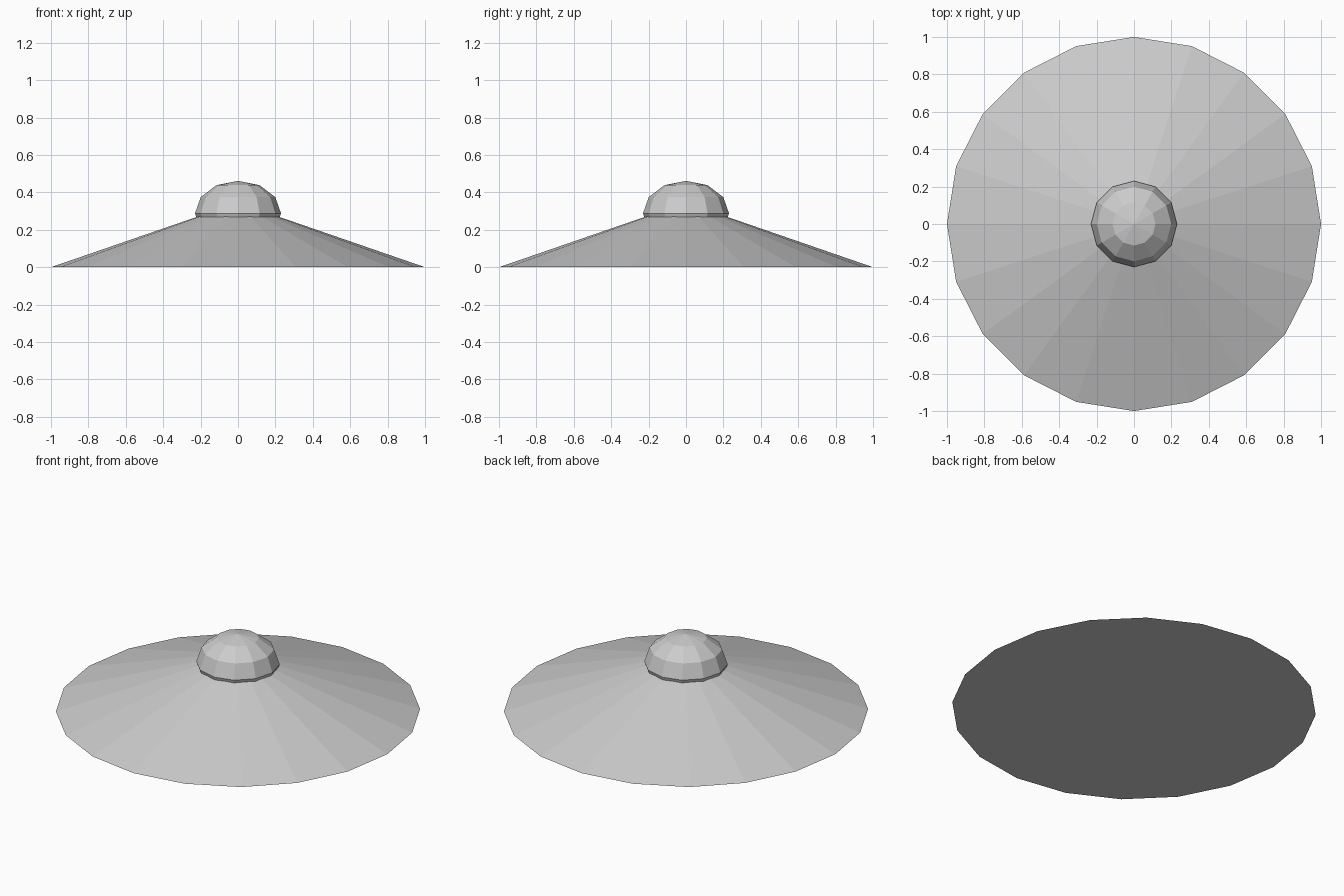
import bpy

# Remove the default cube only
cube = bpy.data.objects.get("Cube")
if cube:
    bpy.data.objects.remove(cube, do_unlink=True)

BRIM_HEIGHT = 0.345
DOME_RADIUS, DOME_HEIGHT, DOME_CENTRE = 0.23, 0.174, 0.288

# Single grey material
grey = bpy.data.materials.new("light_grey")
grey.use_nodes = True
colour = (0.6, 0.6, 0.6, 1)
grey.diffuse_color = colour
grey.node_tree.nodes["Principled BSDF"].inputs["Base Color"].default_value = colour


def finish(name):
    """Name the new part, apply its scale and give it the material."""
    part = bpy.context.object
    part.name = part.data.name = name
    bpy.ops.object.transform_apply(location=False, rotation=False, scale=True)
    part.data.materials.append(grey)
    bpy.ops.object.shade_flat()


# Wide shallow cone with a closed underside
bpy.ops.mesh.primitive_cone_add(vertices=20, radius1=1, radius2=0, depth=BRIM_HEIGHT,
                                location=(0, 0, BRIM_HEIGHT / 2))
finish("cone_brim")

# Faceted, slightly flattened dome sunk into the tip
bpy.ops.mesh.primitive_uv_sphere_add(segments=12, ring_count=6, radius=1,
                                     location=(0, 0, DOME_CENTRE))
bpy.context.object.scale = (DOME_RADIUS, DOME_RADIUS, DOME_HEIGHT)
finish("top_dome")
